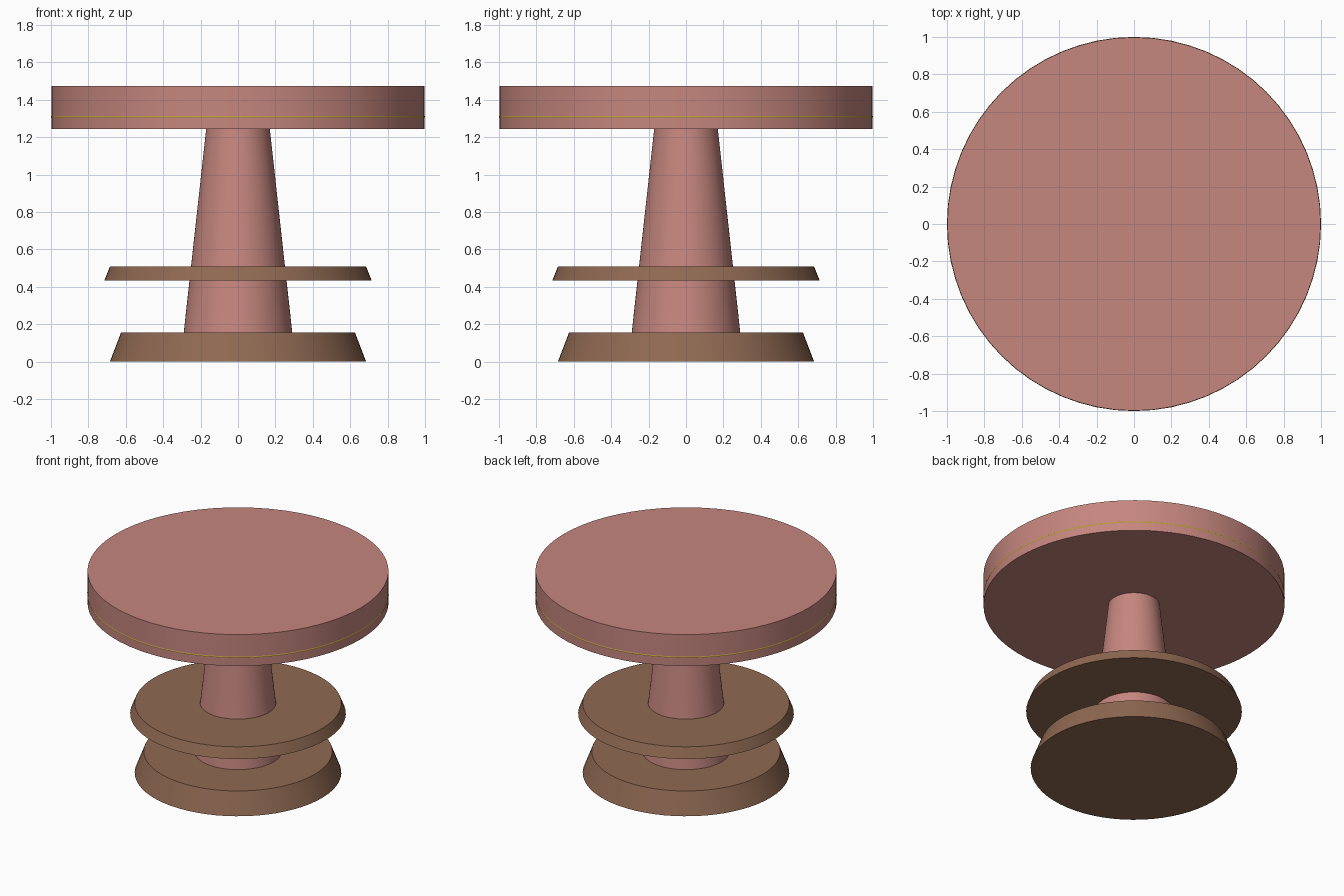
import bpy
import math

cube = bpy.data.objects.get("Cube")
if cube:
    bpy.data.objects.remove(cube, do_unlink=True)


def make_material(name, rgb):
    mat = bpy.data.materials.new(name)
    mat.use_nodes = True
    color = (*rgb, 1.0)
    mat.diffuse_color = color
    mat.node_tree.nodes["Principled BSDF"].inputs["Base Color"].default_value = color
    return mat


def finish(name, mat):
    obj = bpy.context.object
    obj.name = name
    obj.data.materials.append(mat)
    bpy.ops.object.shade_smooth_by_angle(angle=math.radians(30))
    return obj


def tapered_disc(name, mat, r_bottom, r_top, z_bottom, z_top):
    bpy.ops.mesh.primitive_cone_add(
        vertices=64, radius1=r_bottom, radius2=r_top,
        depth=z_top - z_bottom, location=(0, 0, (z_bottom + z_top) / 2))
    return finish(name, mat)


rose = make_material("dusty rose", (0.56, 0.24, 0.21))
brown = make_material("warm brown", (0.275, 0.141, 0.084))
gold = make_material("gold", (0.52, 0.33, 0.05))

# Foot, shelf, pillar and round top
tapered_disc("base", brown, 0.685, 0.625, 0, 0.157)
tapered_disc("lower_shelf", brown, 0.715, 0.685, 0.433, 0.508)
tapered_disc("pillar", rose, 0.29, 0.17, 0.157, 1.245)
tapered_disc("table_top", rose, 0.998, 0.998, 1.245, 1.475)

# Thin trim ring around the edge of the top
bpy.ops.mesh.primitive_torus_add(
    major_segments=64, minor_segments=12,
    major_radius=0.992, minor_radius=0.008, location=(0, 0, 1.309))
finish("trim_ring", gold)
